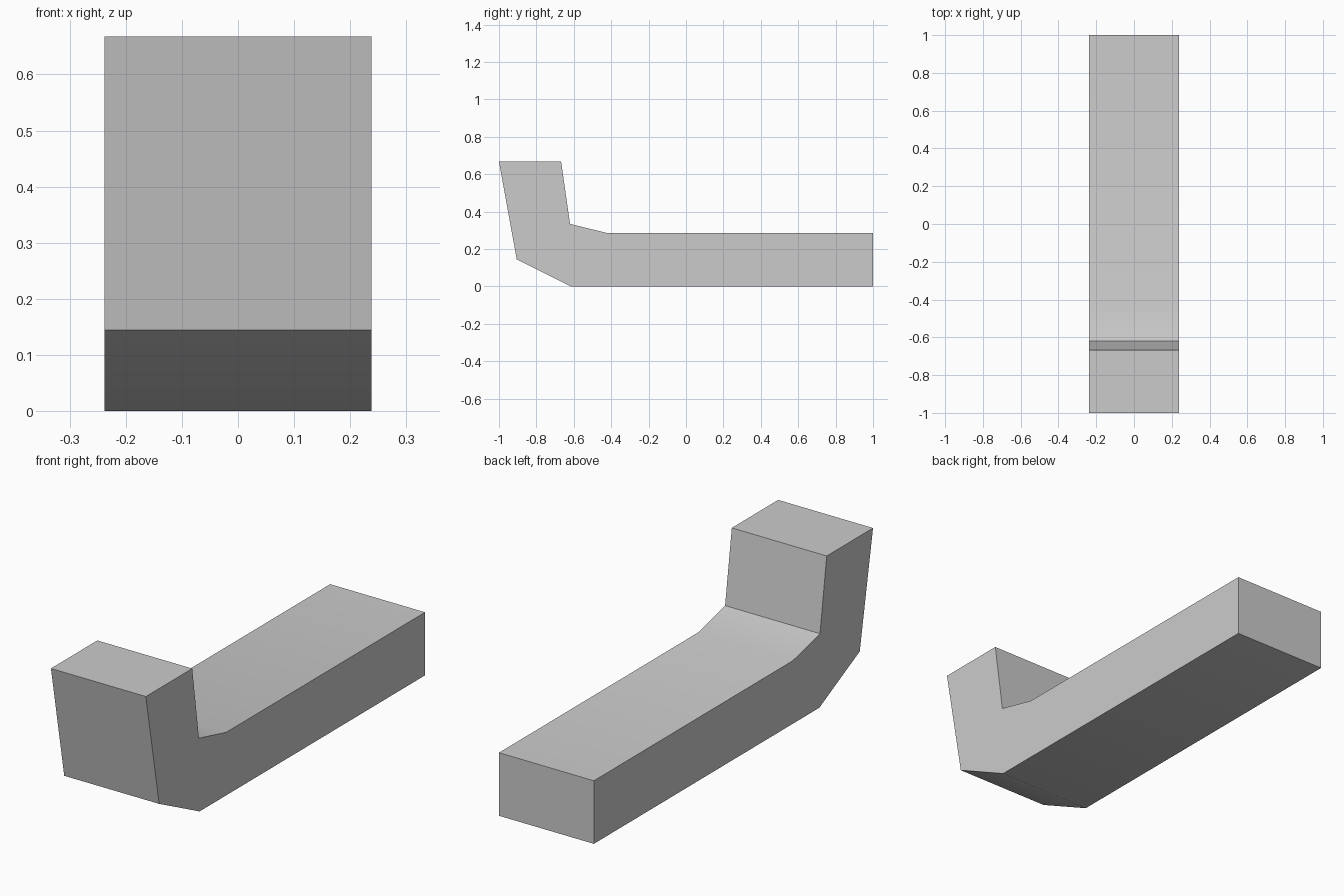
import bpy, bmesh
from mathutils import Vector

cube = bpy.data.objects.get("Cube")
if cube:
    bpy.data.objects.remove(cube, do_unlink=True)

# Plain grey material
GREY = (0.6, 0.6, 0.6, 1.0)
mat = bpy.data.materials.new("plain grey")
mat.use_nodes = True
mat.diffuse_color = GREY
mat.node_tree.nodes["Principled BSDF"].inputs["Base Color"].default_value = GREY

# Side outline (y, z) of the bent bar
HALF_WIDTH = 0.238
profile = [(-1, 0.668), (-0.905, 0.145), (-0.615, 0), (1, 0),
           (1, 0.286), (-0.425, 0.286), (-0.62, 0.334), (-0.668, 0.668)]

# Extrude the outline across the width
bm = bmesh.new()
side = bm.faces.new([bm.verts.new((-HALF_WIDTH, y, z)) for y, z in profile])
result = bmesh.ops.extrude_face_region(bm, geom=[side], use_keep_orig=True)
moved = [v for v in result["geom"] if isinstance(v, bmesh.types.BMVert)]
bmesh.ops.translate(bm, verts=moved, vec=Vector((2 * HALF_WIDTH, 0, 0)))
bmesh.ops.recalc_face_normals(bm, faces=bm.faces)
mesh = bpy.data.meshes.new("bent_bar")
bm.to_mesh(mesh)
bm.free()
mesh.materials.append(mat)

bar = bpy.data.objects.new("bent_bar", mesh)
bpy.context.collection.objects.link(bar)

# Soften the shallow bends, keep the other edges crisp
bpy.context.view_layer.objects.active = bar
bar.select_set(True)
bpy.ops.object.shade_smooth_by_angle(angle=0.524)
